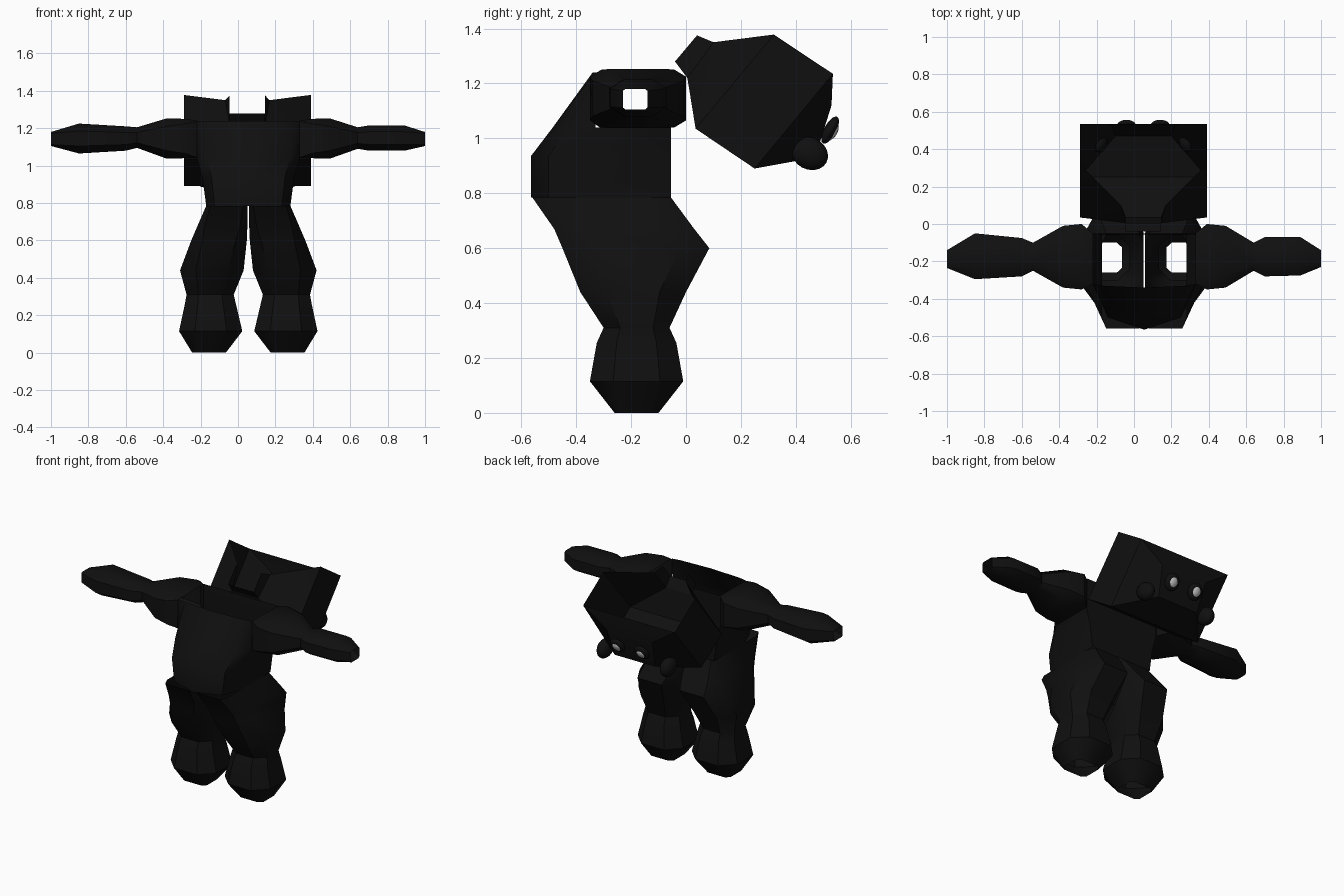
import bpy, bmesh, math
from mathutils import Matrix, Vector

cube = bpy.data.objects.get("Cube")
if cube:
    bpy.data.objects.remove(cube, do_unlink=True)

MID = 0.055  # symmetry plane of the figure


def material(name, value):
    m = bpy.data.materials.new(name)
    m.use_nodes = True
    colour = (value, value, value, 1)
    m.diffuse_color = colour
    m.node_tree.nodes["Principled BSDF"].inputs["Base Color"].default_value = colour
    return m


black = material("soft black", 0.005)
grey = material("eye grey", 0.5)


def finish(name, bm, mat, angle=40):
    bmesh.ops.remove_doubles(bm, verts=bm.verts, dist=0.0005)
    bmesh.ops.recalc_face_normals(bm, faces=bm.faces)
    mesh = bpy.data.meshes.new(name)
    bm.to_mesh(mesh)
    bm.free()
    mesh.materials.append(mat)
    ob = bpy.data.objects.new(name, mesh)
    bpy.context.collection.objects.link(ob)
    bpy.ops.object.select_all(action='DESELECT')
    ob.select_set(True)
    bpy.context.view_layer.objects.active = ob
    bpy.ops.object.shade_smooth_by_angle(angle=math.radians(angle))
    return ob


def loft(bm, rings, skip=()):
    """Open tube through rings; skip holds (ring, side) faces to leave out."""
    rows = [[bm.verts.new(p) for p in r] for r in rings]
    n = len(rows[0])
    for i in range(len(rows) - 1):
        for j in range(n):
            if (i, j) not in skip:
                k = (j + 1) % n
                bm.faces.new((rows[i][j], rows[i][k], rows[i + 1][k], rows[i + 1][j]))


def octagon(a0, a1, b0, b1, cut=0.25):
    """Rectangle with cut corners, as 2D points."""
    u, v = (a1 - a0) * cut, (b1 - b0) * cut
    return [(a0 + u, b0), (a1 - u, b0), (a1, b0 + v), (a1, b1 - v),
            (a1 - u, b1), (a0 + u, b1), (a0, b1 - v), (a0, b0 + v)]


# Torso: open neck, open shoulders, rounded hump on the -y side
def torso_ring(z, h, yf, ym, yb2, yb):
    half = [(h, yf), (h, ym), (h * 0.8, yb2), (0, yb)]
    pts = half + [(-x, y) for x, y in half[2::-1]] + [(0, yf)]
    return [(MID + x, y, z) for x, y in pts]


bm = bmesh.new()
loft(bm, [torso_ring(*r) for r in (
    (1.24, .275, -.05, -.32, -.33, -.34),
    (1.04, .275, -.055, -.33, -.43, -.485),
    (.935, .245, -.055, -.38, -.50, -.565),
    (.785, .225, -.055, -.38, -.50, -.565))], skip=((0, 0), (0, 5)))
finish("torso", bm, black)

# Legs: z, inner and outer offset, back and front y, corner cut
LEG = ((.785, .005, .225, -.56, -.055, .1),
       (.67, .005, .275, -.48, .03, .15),
       (.60, .008, .305, -.45, .085, .2),
       (.44, .025, .365, -.385, .0, .25),
       (.31, .078, .33, -.30, -.06, .25),
       (.255, .065, .34, -.325, -.035, .25),
       (.115, .032, .37, -.35, -.01, .25),
       (.0, .12, .30, -.26, -.10, .15))
for side, s in (("left", 1), ("right", -1)):
    bm = bmesh.new()
    loft(bm, [[(MID + s * x, y, z) for x, y in octagon(i, o, b, f, c)]
              for z, i, o, b, f, c in LEG])
    finish(side + "_leg", bm, black)

# Arms: offset, back and front y, bottom and top z, corner cut; open at both ends
SHOULDER = ((.275, -.32, -.05, 1.04, 1.24, .02),
            (.335, -.35, .0, 1.04, 1.25, .12),
            (.435, -.34, -.01, 1.037, 1.253, .2))
HANDS = {1: ((.585, -.25, -.10, 1.09, 1.205, .25),
             (.645, -.28, -.07, 1.08, 1.215, .25),
             (.835, -.275, -.07, 1.08, 1.215, .25),
             (.945, -.23, -.14, 1.105, 1.18, .1)),
         -1: ((.595, -.25, -.10, 1.095, 1.205, .25),
              (.655, -.28, -.075, 1.08, 1.21, .25),
              (.905, -.295, -.05, 1.065, 1.225, .25),
              (1.055, -.235, -.14, 1.105, 1.18, .1))}
for side, s in (("left", 1), ("right", -1)):
    bm = bmesh.new()
    loft(bm, [[(MID + s * d, y, z) for y, z in octagon(b, f, lo, hi, c)]
              for d, b, f, lo, hi, c in SHOULDER + HANDS[s]])
    finish(side + "_arm", bm, black)

# Head: angular shell, open above, with a blunt muzzle on the +y side
HEAD = {"A": (.34, .32, 1.378), "B": (.34, .535, 1.235), "D": (.34, .25, .89),
        "E": (.34, .035, 1.035), "P": (.118, .10, 1.35), "Q": (.095, .04, 1.375),
        "R": (.095, -.04, 1.28), "S": (.095, .005, 1.22),
        "M": (.17, .53, 1.12), "N": (.15, .47, .93)}
HEAD_MID = 0.05
bm = bmesh.new()
pair = {k: [bm.verts.new((HEAD_MID + s * x, y, z)) for s in (1, -1)]
        for k, (x, y, z) in HEAD.items()}
for s in (0, 1):
    for corners in ("ABDE", "AEP", "PES", "PSQ", "QSR", "BMND"):
        bm.faces.new([pair[c][s] for c in corners])
for a, b in ("RS", "SE", "ED", "DN", "NM", "MB"):
    bm.faces.new((pair[a][0], pair[a][1], pair[b][1], pair[b][0]))
finish("head", bm, black, 20)


def ellipsoid(name, centre, radii, mat, tilt=0):
    bm = bmesh.new()
    bmesh.ops.create_uvsphere(bm, u_segments=16, v_segments=10, radius=1)
    bm.transform(Matrix.Translation(centre) @ Matrix.Rotation(tilt, 4, 'X')
                 @ Matrix.Diagonal((*radii, 1)))
    finish(name, bm, mat, 60)


# Eyes and ears
TILT = math.radians(-28)
outward = Vector((0, math.cos(TILT), math.sin(TILT)))
for side, s in (("left", 1), ("right", -1)):
    eye = Vector((HEAD_MID + s * .09, .525, 1.03))
    ellipsoid(side + "_eye", eye, (.052, .022, .055), black, TILT)
    ellipsoid(side + "_pupil", eye + outward * .012, (.03, .016, .033), grey, TILT)
    ellipsoid(side + "_ear", (HEAD_MID + s * .235, .45, .945),
              (.045, .07, .058), black, TILT)
